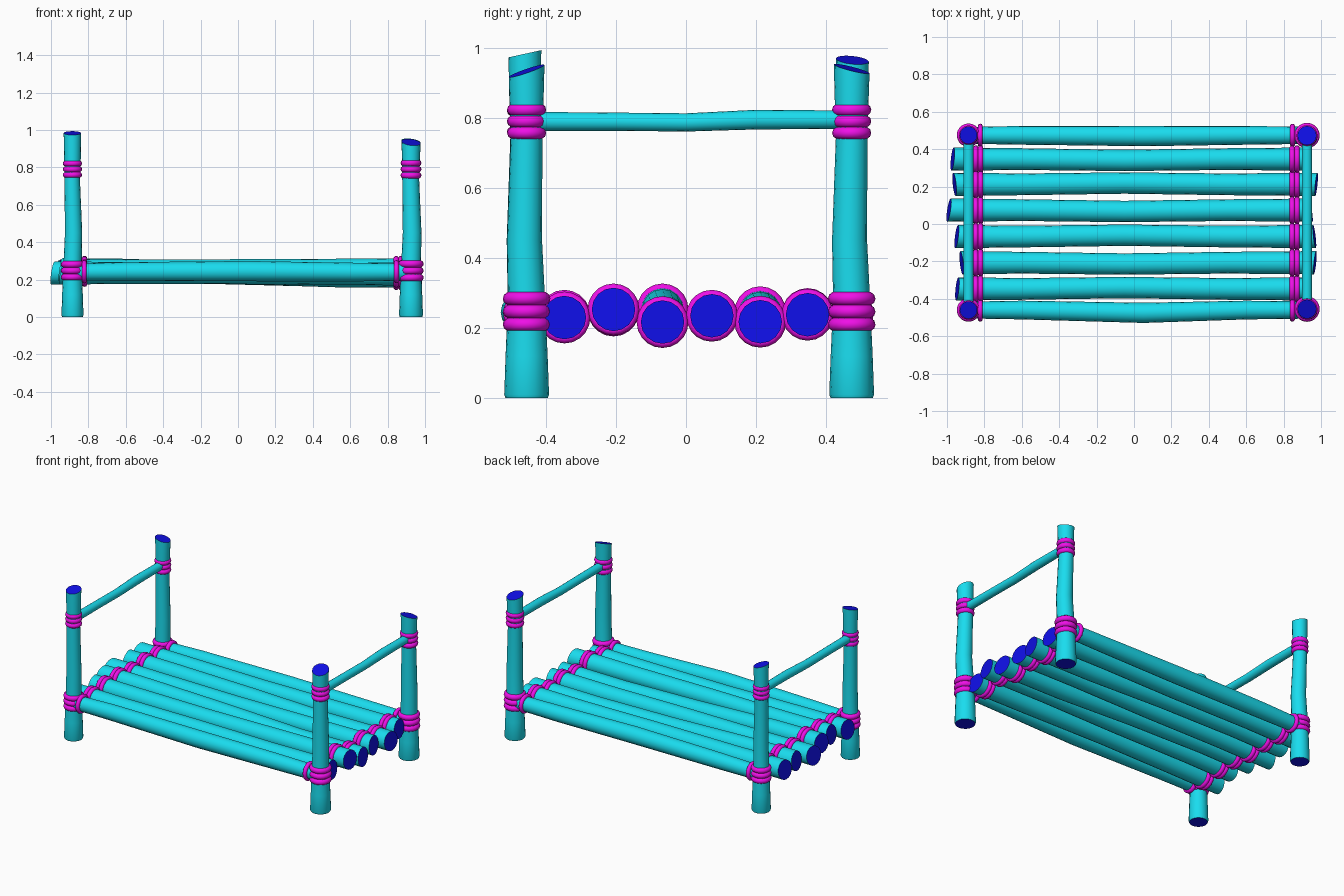
import bpy, bmesh, math
from mathutils import Vector

if "Cube" in bpy.data.objects:
    bpy.data.objects.remove(bpy.data.objects["Cube"])


def mat(name, col):
    m = bpy.data.materials.new(name)
    m.diffuse_color = (*col, 1)
    m.use_nodes = True
    m.node_tree.nodes["Principled BSDF"].inputs["Base Color"].default_value = m.diffuse_color
    return m


BARK = mat("bark", (0.01, 0.72, 0.86))
CUT = mat("cut_wood", (0.005, 0.005, 0.8))
ROPE = mat("rope", (0.86, 0.005, 0.8))
SIDES = 16


def place(axis, t, u, v):
    return {"x": (t, u, v), "y": (u, t, v), "z": (u, v, t)}[axis]


def log(name, axis, sections, start=(0, 0), end=(0, 0)):
    """Loft circles (t, u, v, radius) along an axis; start/end are cut slopes."""
    bm = bmesh.new()
    rings = []
    for i, (t, u, v, r) in enumerate(sections):
        s = start if i == 0 else end if i == len(sections) - 1 else (0, 0)
        ring = []
        for k in range(SIDES):
            a = 2 * math.pi * k / SIDES
            du, dv = r * math.cos(a), r * math.sin(a)
            ring.append(bm.verts.new(place(axis, t + s[0] * du + s[1] * dv, u + du, v + dv)))
        rings.append(ring)
    for a, b in zip(rings, rings[1:]):
        for k in range(SIDES):
            n = (k + 1) % SIDES
            bm.faces.new((a[k], a[n], b[n], b[k])).smooth = True
    for cap in (rings[0][::-1], rings[-1]):
        bm.faces.new(cap).material_index = 1
    bmesh.ops.recalc_face_normals(bm, faces=bm.faces)
    me = bpy.data.meshes.new(name)
    bm.to_mesh(me)
    bm.free()
    me.materials.append(BARK)
    me.materials.append(CUT)
    ob = bpy.data.objects.new(name, me)
    bpy.context.collection.objects.link(ob)
    return ob


def rope(name, axis, center, outer, thick):
    rot = {"x": (0, math.pi / 2, 0), "y": (math.pi / 2, 0, 0), "z": (0, 0, 0)}[axis]
    bpy.ops.mesh.primitive_torus_add(location=center, rotation=rot, major_segments=20,
                                     minor_segments=10, major_radius=outer - thick,
                                     minor_radius=thick)
    ob = bpy.context.object
    ob.name = name
    ob.data.materials.append(ROPE)
    bpy.ops.object.shade_smooth()


# corner posts with slanted tops: x, y, height, scale, top slope
posts = [("front_left", -0.885, -0.46, 0.983, 0.92, (0, 0.22)),
         ("back_left", -0.885, 0.475, 0.965, 0.92, (-0.25, -0.1)),
         ("front_right", 0.925, -0.455, 0.934, 1.0, (-0.12, 0.34)),
         ("back_right", 0.925, 0.473, 0.94, 1.0, (-0.12, -0.25))]
for name, x, y, h, s, slope in posts:
    log(name + "_post", "z",
        [(0, x, y, 0.06 * s), (0.01, x, y, 0.064 * s), (0.12, x, y, 0.06 * s),
         (0.27, x, y, 0.053 * s), (0.45, x + 0.006, y - 0.006, 0.05 * s),
         (0.75, x - 0.002, y, 0.045 * s), (0.84, x, y, 0.048 * s), (h, x, y, 0.051 * s)],
        end=slope)
    # rope lashings round the post
    for i in (-1, 0, 1):
        rope(name + "_lower_rope", "z", (x, y, 0.247 + 0.037 * s * i), 0.068 * s, 0.0195 * s)
        rope(name + "_upper_rope", "z", (x, y, 0.79 + 0.033 * s * i), 0.056 * s, 0.0175 * s)

# end rails
for name, x in (("left", -0.885), ("right", 0.925)):
    log(name + "_end_rail", "y",
        [(-0.46, x, 0.79, 0.027), (-0.2, x, 0.789, 0.026), (0, x, 0.787, 0.026),
         (0.2, x, 0.795, 0.028), (0.47, x, 0.795, 0.026)])

# side logs between the posts
for name, y, bow in (("front", -0.46, -0.015), ("back", 0.474, -0.004)):
    log(name + "_side_log", "x",
        [(-0.885, y, 0.24, 0.045), (-0.6, y, 0.243, 0.05),
         (0.05, y + bow, 0.245, 0.054), (0.6, y, 0.24, 0.05), (0.92, y, 0.24, 0.046)])
    rope(name + "_side_log_rope", "x", (-0.822, y, 0.242), 0.062, 0.014)
    rope(name + "_side_log_rope", "x", (0.847, y, 0.242), 0.062, 0.014)

# base logs: y, left x, right x, left z, right z, end slopes
base = [(-0.347, -0.945, 0.935, 0.235, 0.23, 0.1),
        (-0.207, -0.922, 0.968, 0.25, 0.253, -0.1),
        (-0.067, -0.948, 0.965, 0.253, 0.217, 0.12),
        (0.074, -0.99, 0.945, 0.235, 0.235, 0.15),
        (0.212, -0.96, 0.975, 0.245, 0.218, -0.1),
        (0.347, -0.97, 0.94, 0.24, 0.238, 0.1)]
for i, (y, x0, x1, z0, z1, s) in enumerate(base):
    bow = 0.007 * (-1) ** i
    log(f"base_log_{i + 1}", "x",
        [(x0, y, z0, 0.062), (-0.6, y, z0, 0.058), (-0.05, y + bow, (z0 + z1) / 2, 0.057),
         (0.5, y, z1, 0.058), (x1, y, z1, 0.062)],
        start=(s, 0.15), end=(-s, -0.1))
    for x in (-0.846, -0.82):
        rope(f"base_log_{i + 1}_rope", "x", (x, y, z0), 0.074, 0.0145)
    for x in (0.846, 0.872):
        rope(f"base_log_{i + 1}_rope", "x", (x, y, z1), 0.074, 0.0145)
